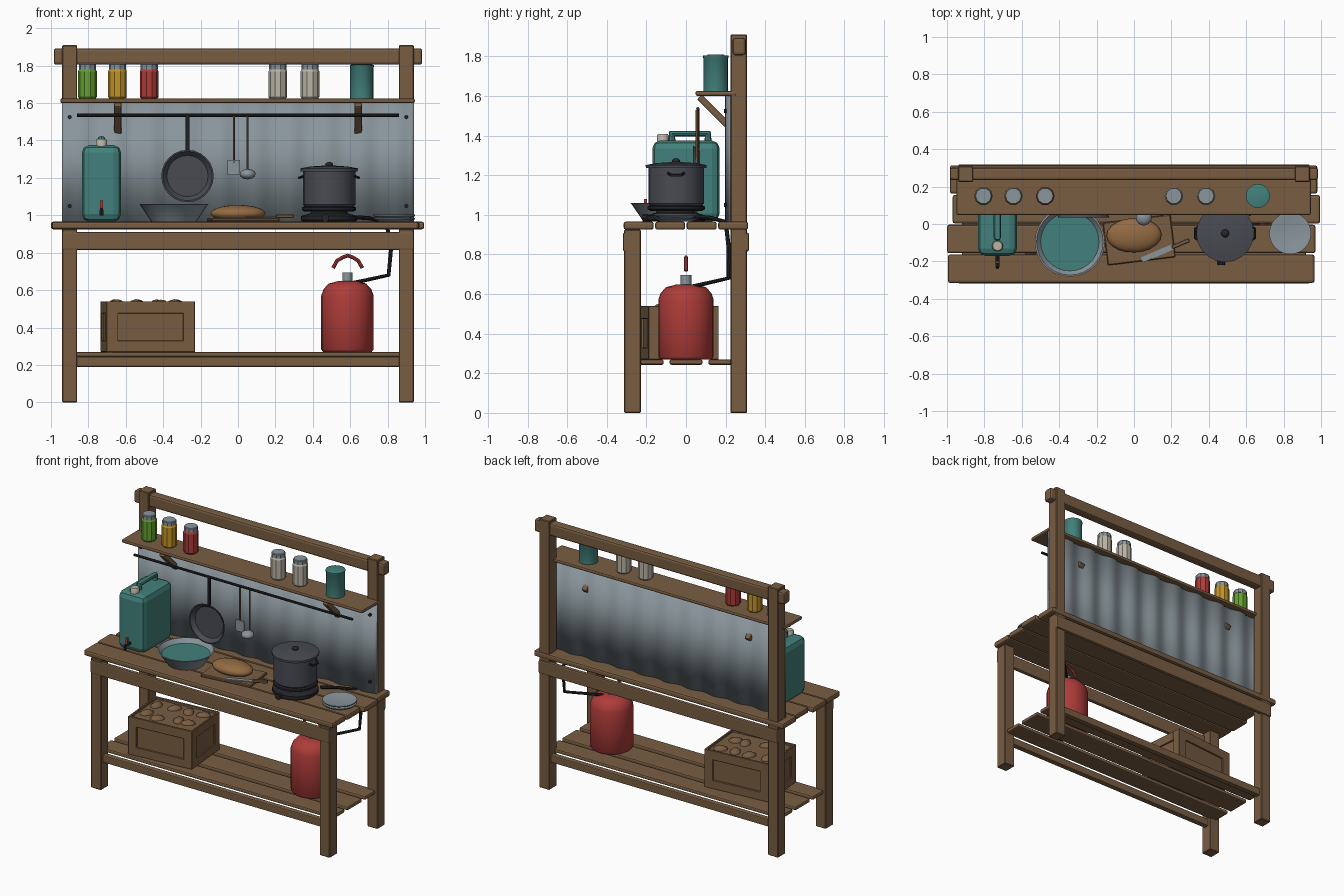
import bpy, bmesh, math, random
from mathutils import Vector, Matrix

if "Cube" in bpy.data.objects:
    bpy.data.objects.remove(bpy.data.objects["Cube"])
random.seed(4)

def mat(name, r, g, b):
    m = bpy.data.materials.new(name)
    m.diffuse_color = (r, g, b, 1)
    m.use_nodes = True
    m.node_tree.nodes["Principled BSDF"].inputs["Base Color"].default_value = m.diffuse_color
    return m

WOOD = mat("wood", .19, .11, .055)
TEAL = mat("teal enamel", .055, .22, .20)
RED = mat("red paint", .42, .045, .04)
STEEL = mat("steel", .25, .30, .33)
IRON = mat("cast iron", .065, .07, .085)
BLACK = mat("black", .018, .019, .022)
YELLOW = mat("yellow", .55, .30, .02)
GREEN = mat("green", .13, .36, .03)
BEIGE = mat("beige", .50, .46, .38)
BREAD = mat("bread crust", .29, .145, .055)

def add(name, me, m, smooth=None):
    """smooth: None flat, True fully smooth, number = sharp above that angle"""
    ob = bpy.data.objects.new(name, me)
    bpy.context.collection.objects.link(ob)
    me.materials.clear()
    me.materials.append(m)
    if smooth:
        for p in me.polygons:
            p.use_smooth = True
        if smooth is not True:
            me.set_sharp_from_angle(angle=math.radians(smooth))
    return ob

def from_bm(name, bm, m, smooth=None):
    bmesh.ops.recalc_face_normals(bm, faces=bm.faces)
    me = bpy.data.meshes.new(name)
    bm.to_mesh(me)
    bm.free()
    return add(name, me, m, smooth)

def box(name, m, x, y, z, bevel=0, seg=2, rot=None):
    """x, y, z are (min, max) pairs; rot turns it about its centre"""
    bm = bmesh.new()
    bmesh.ops.create_cube(bm, size=1)
    bmesh.ops.scale(bm, vec=(x[1]-x[0], y[1]-y[0], z[1]-z[0]), verts=bm.verts)
    if bevel:
        bmesh.ops.bevel(bm, geom=bm.edges[:], offset=bevel, segments=seg, profile=.5, affect='EDGES')
    if rot:
        bmesh.ops.transform(bm, matrix=rot, verts=bm.verts)
    bmesh.ops.translate(bm, vec=((x[0]+x[1])/2, (y[0]+y[1])/2, (z[0]+z[1])/2), verts=bm.verts)
    return from_bm(name, bm, m)

def lathe(name, m, c, prof, n=24, smooth=35, axis='Z'):
    """profile of (radius, height) turned about an axis through c"""
    bm = bmesh.new()
    rings = []
    for r, h in prof:
        if r == 0:
            rings.append([bm.verts.new((0, 0, h))])
        else:
            rings.append([bm.verts.new((r*math.cos(2*math.pi*i/n), r*math.sin(2*math.pi*i/n), h)) for i in range(n)])
    for a, b in zip(rings, rings[1:]):
        for i in range(n):
            j = (i+1) % n
            vs = [a[i % len(a)], a[j % len(a)], b[j % len(b)], b[i % len(b)]]
            bm.faces.new(list(dict.fromkeys(vs)))
    for ring in (rings[0], rings[-1]):
        if len(ring) > 1:
            bm.faces.new(ring)
    if axis == 'Y':
        bmesh.ops.rotate(bm, matrix=Matrix.Rotation(math.pi/2, 3, 'X'), verts=bm.verts)
    bmesh.ops.translate(bm, vec=c, verts=bm.verts)
    return from_bm(name, bm, m, smooth)

def tube(name, m, pts, r, res=2):
    cu = bpy.data.curves.new(name, 'CURVE')
    cu.dimensions = '3D'
    cu.bevel_depth, cu.bevel_resolution, cu.use_fill_caps = r, res, True
    sp = cu.splines.new('POLY')
    sp.points.add(len(pts)-1)
    for p, q in zip(sp.points, pts):
        p.co = (*q, 1)
    ob = bpy.data.objects.new(name + " path", cu)
    bpy.context.collection.objects.link(ob)
    me = bpy.data.meshes.new_from_object(ob.evaluated_get(bpy.context.evaluated_depsgraph_get()))
    bpy.data.objects.remove(ob)
    return add(name, me, m, 40)

def blob(name, m, c, s, rough=0, rotz=0, sub=3, smooth=True):
    bm = bmesh.new()
    bmesh.ops.create_icosphere(bm, subdivisions=sub, radius=1)
    for v in bm.verts:
        v.co *= 1 + random.uniform(-rough, rough)
    mx = Matrix.Translation(c) @ Matrix.Rotation(rotz, 4, 'Z') @ Matrix.Diagonal((*s, 1))
    bmesh.ops.transform(bm, matrix=mx, verts=bm.verts)
    return from_bm(name, bm, m, smooth)

# frame: legs, posts, aprons, lower rails
for s, side in ((-1, "left"), (1, "right")):
    x = sorted((s*.86, s*.94))
    box(side + " front_leg", WOOD, x, (-.312, -.228), (0, .925), .004, 1)
    box(side + " back_post", WOOD, x, (.225, .308), (0, 1.91), .004, 1)
for s, side in ((-1, "front"), (1, "back")):
    box(side + " apron", WOOD, (-.94, .94), sorted((s*.29, s*.318)), (.815, .91), .008)
    box(side + " lower_rail", WOOD, (-.87, .87), sorted((s*.25, s*.29)), (.19, .243), .006)
box("top_rail", WOOD, (-.985, .985), (.235, .302), (1.805, 1.893), .014)

# counter planks, lower slats, upper shelf
for i, (x0, x1) in enumerate(((-.995, .965), (-1, .97), (-.97, .995), (-.985, .98))):
    y = -.315 + i*.159
    box(f"counter_plank_{i+1}", WOOD, (x0, x1), (y, y+.152), (.925, .966), .012)
for i, y in enumerate(((-.245, -.113), (-.083, .083), (.113, .245))):
    box(f"lower_slat_{i+1}", WOOD, (-.92, .92), y, (.243, .27), .009)
box("upper_shelf", WOOD, (-.95, .945), (.048, .255), (1.6, 1.625), .009)
for s in (-1, 1):
    box("shelf_bracket", WOOD, (s*.642-.02, s*.642+.02), (.035, .255), (1.5, 1.535), .008,
        rot=Matrix.Rotation(-math.radians(45), 4, 'X'))

# corrugated back panel with bolts
bm = bmesh.new()
cols = []
for i in range(121):
    x = -.94 + 1.88*i/120
    y = .211 + .009*math.cos(2*math.pi*10*i/120)
    cols.append([[bm.verts.new((x, y+t, z)) for z in (.966, 1.6)] for t in (-.004, .004)])
for a, b in zip(cols, cols[1:]):
    for t in (0, 1):
        bm.faces.new((a[t][0], b[t][0], b[t][1], a[t][1]))
        bm.faces.new((a[0][t], b[0][t], b[1][t], a[1][t]))
for c in (cols[0], cols[-1]):
    bm.faces.new((c[0][0], c[0][1], c[1][1], c[1][0]))
from_bm("corrugated_panel", bm, STEEL, True)
for x in (-.9, .9):
    for z in (1.05, 1.525):
        lathe("panel_bolt", BLACK, (x, .205, z), [(.01, 0), (.01, .014)], 8, axis='Y')

# hanging rod, pan, spatula, ladle
tube("hanging_rod", BLACK, [(-.86, .06, 1.535), (.86, .06, 1.535)], .009)
lathe("frying_pan", IRON, (-.27, .07, 1.21),
      [(0, 0), (.115, 0), (.14, .035), (.132, .035), (.11, .008), (0, .008)], 24, axis='Y')
box("pan_handle", BLACK, (-.281, -.259), (.052, .068), (1.33, 1.54), .004, 1)
tube("spatula_handle", WOOD, [(-.022, .055, 1.53), (-.022, .055, 1.28)], .006)
box("spatula_blade", STEEL, (-.055, .011), (.05, .056), (1.215, 1.295))
tube("ladle_handle", WOOD, [(.05, .06, 1.53), (.05, .06, 1.23)], .005)
blob("ladle_bowl", STEEL, (.052, .035, 1.22), (.044, .044, .028), sub=2)

# jars and tin on the shelf
for x, m in ((-.805, GREEN), (-.645, YELLOW), (-.475, RED), (.213, BEIGE), (.385, BEIGE)):
    lathe("jar", m, (x, .15, 1.625), [(.044, 0), (.05, .008), (.05, .145), (.042, .16)], 10, None)
    lathe("jar_lid", STEEL, (x, .15, 1.78), [(.046, 0), (.046, .025), (.042, .03)], 10, None)
lathe("teal_tin", TEAL, (.662, .15, 1.625), [(.062, 0), (.062, .165), (.064, .168), (.064, .178), (.058, .18)], 20)

# water can with handle, cap and tap
box("water_can", TEAL, (-.835, -.625), (-.17, .17), (.966, 1.375), .04, 2)
tube("can_handle", TEAL, [(-.73, -.07, 1.36), (-.73, -.07, 1.41), (-.73, .11, 1.41), (-.73, .11, 1.36)], .02)
lathe("can_cap", BEIGE, (-.73, -.117, 1.36), [(.03, 0), (.03, .04), (.025, .047)], 12)
tube("tap_spout", BLACK, [(-.73, -.16, 1.03), (-.73, -.225, 1.03), (-.73, -.23, 1.0)], .01)
box("tap_lever", RED, (-.737, -.723), (-.212, -.198), (1.035, 1.08))

# wash basin with water
lathe("basin", STEEL, (-.343, -.095, .966),
      [(0, 0), (.12, 0), (.18, .088), (.187, .092), (.178, .094), (.115, .008), (0, .008)], 28)
lathe("basin_water", TEAL, (-.343, -.095, 1.0), [(.14, 0), (.158, .03)], 28)

# cutting board, bread, knife
R7 = Matrix.Rotation(math.radians(7), 4, 'Z')
box("cutting_board", WOOD, (-.155, .21), (-.2, .03), (.966, .986), .005, 1, R7)
blob("bread_loaf", BREAD, (0, -.06, 1.01), (.147, .092, .045), rotz=.03)
RK = Matrix.Rotation(math.radians(23), 4, 'Z')
box("knife_blade", STEEL, (.035, .215), (-.172, -.142), (.988, .994), rot=RK)
box("knife_handle", WOOD, (.2, .3), (-.116, -.094), (.985, 1.005), .004, 1, RK)

# camp stove
PX, PY = .487, -.05
lathe("stove_base", BLACK, (PX, PY, .966), [(.14, 0), (.15, .008), (.15, .03), (.1, .045), (.09, .064)], 20)
lathe("stove_ring", BLACK, (PX, PY, 1.02), [(.13, 0), (.145, .008), (.145, .022), (.13, .028)], 20)
lathe("stove_knob", BLACK, (PX-.02, PY-.14, .985), [(.02, 0), (.02, .03)], 10, axis='Y')
# cooking pot with lid and ears
lathe("cooking_pot", IRON, (PX, PY, 1.045), [(.13, 0), (.14, .012), (.14, .19), (.153, .19), (.153, .2)], 20)
lathe("pot_lid", IRON, (PX, PY, 1.243), [(.154, 0), (.154, .008), (.1, .018), (.025, .023)], 20)
blob("lid_knob", BLACK, (PX, PY, 1.27), (.022, .022, .016), sub=2)
for s in (-1, 1):
    tube("pot_ear", BLACK, [(PX+s*.135, PY-.04, 1.21), (PX+s*.16, PY-.025, 1.2),
                            (PX+s*.16, PY+.025, 1.2), (PX+s*.135, PY+.04, 1.21)], .007)

# plates
for i in range(2):
    lathe("plate", STEEL, (.835, -.05, .966+i*.018),
          [(.08, 0), (.11, .012), (.112, .019), (.104, .019), (.075, .012)], 24)

# gas bottle, valve, carry handle, hose
lathe("gas_bottle", RED, (.585, 0, .27),
      [(.13, 0), (.14, .012), (.14, .3), (.128, .335), (.1, .365), (.05, .378)], 24, True)
lathe("gas_valve", STEEL, (.585, 0, .64), [(.027, 0), (.027, .055)], 12)
tube("bottle_handle", RED, [(.508, 0, .718), (.53, 0, .758), (.56, 0, .775), (.587, 0, .785),
                            (.614, 0, .775), (.642, 0, .758), (.665, 0, .718)], .01)
tube("gas_hose", BLACK, [(.61, .05, .99), (.7, .12, .985), (.79, .2, .965), (.82, .215, .84),
                         (.805, .215, .68), (.6, .02, .635)], .011)

# vegetable crate, slightly turned
CX, CY = -.482, -.033
R5 = Matrix.Rotation(math.radians(5), 4, 'Z')
def crate(name, x, y, z):
    c = Vector(((x[0]+x[1])/2, (y[0]+y[1])/2, 0))
    d = R5 @ c - c + Vector((CX, CY, 0))
    box(name, WOOD, (x[0]+d.x, x[1]+d.x), (y[0]+d.y, y[1]+d.y), z, .002, 1, R5)
crate("crate_body", (-.227, .227), (-.167, .167), (.27, .525))
for s in (-1, 1):
    for z in ((.27, .33), (.475, .54)):
        crate("crate_frame_long", (-.18, .18), sorted((s*.165, s*.178)), z)
        crate("crate_frame_short", sorted((s*.225, s*.238)), (-.12, .12), z)
    for t in (-1, 1):
        crate("crate_corner_long", sorted((t*.175, t*.238)), sorted((s*.163, s*.178)), (.27, .54))
        crate("crate_corner_short", sorted((s*.223, s*.238)), sorted((t*.118, t*.178)), (.27, .54))
for i in range(4):
    for j in range(2):
        p = R5 @ Vector((-.16+i*.105+random.uniform(-.02, .02), -.075+j*.15+random.uniform(-.03, .03), 0))
        blob("potato", WOOD, (CX+p.x, CY+p.y, .52), (.05, .037, .03), .06, random.uniform(0, 3), 2)
